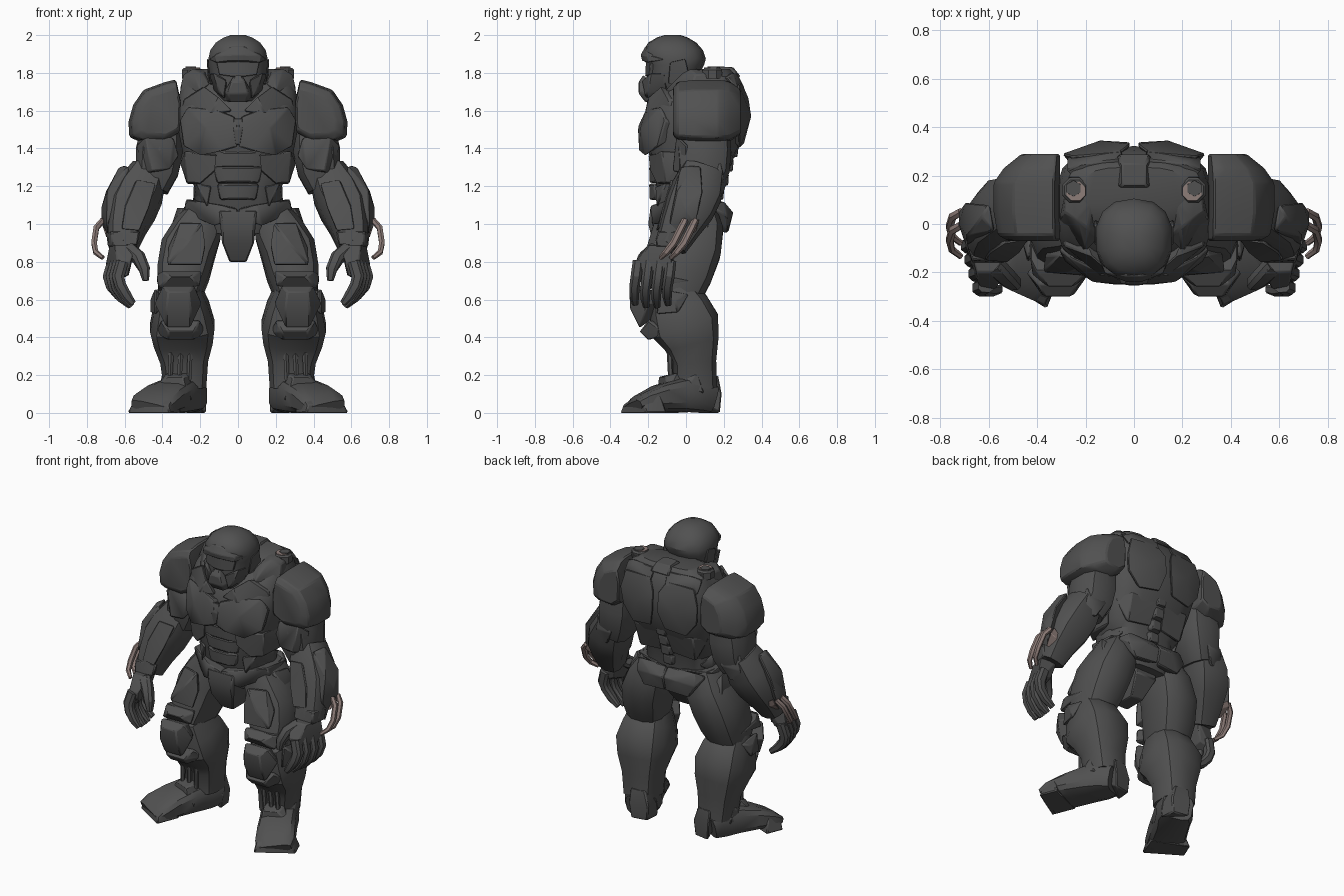
import bpy, bmesh, math
from mathutils import Vector


def material(name, rgb):
    m = bpy.data.materials.new(name)
    m.diffuse_color = (*rgb, 1)
    return m


ARMOUR = material("dark_grey_armour", (0.082, 0.082, 0.082))
COPPER = material("dull_copper", (0.27, 0.205, 0.19))


def finish(name, bm, mat, mirror, bevel=0.0, angle=32):
    bmesh.ops.recalc_face_normals(bm, faces=bm.faces)
    me = bpy.data.meshes.new(name)
    bm.to_mesh(me)
    bm.free()
    me.materials.append(mat)
    ob = bpy.data.objects.new(name, me)
    bpy.context.collection.objects.link(ob)
    bpy.ops.object.select_all(action='DESELECT')
    ob.select_set(True)
    bpy.context.view_layer.objects.active = ob
    bpy.ops.object.shade_smooth_by_angle(angle=math.radians(angle))
    if bevel:
        b = ob.modifiers.new("bevel", 'BEVEL')
        b.width, b.segments = bevel, 1
        b.limit_method, b.angle_limit = 'ANGLE', math.radians(25)
    if mirror:
        ob.modifiers.new("mirror", 'MIRROR').use_mirror_merge = False
    return ob


def skin(bm, loops):
    for a, b in zip(loops, loops[1:]):
        for i in range(len(a)):
            j = (i + 1) % len(a)
            bm.faces.new((a[i], a[j], b[j], b[i]))
    bm.faces.new(loops[0])
    bm.faces.new(loops[-1][::-1])


def loft(name, rings, mirror=True, n=12, e=2.8, mat=ARMOUR, flat=False):
    """Rings (x, y, z, half width, half depth) skinned along their path."""
    bm, loops = bmesh.new(), []
    pts = [Vector(r[:3]) for r in rings]
    for k, r in enumerate(rings):
        t = pts[min(k + 1, len(pts) - 1)] - pts[max(k - 1, 0)]
        t = Vector((0, 0, 1)) if flat else t.normalized()
        u = (Vector((1, 0, 0)) - t * t.x).normalized()
        v = t.cross(u)
        loop = []
        for i in range(n):
            a = 2 * math.pi * (i + 0.5) / n
            c, s = math.cos(a), math.sin(a)
            p = pts[k] + u * r[3] * math.copysign(abs(c) ** (2 / e), c) \
                + v * r[4] * math.copysign(abs(s) ** (2 / e), s)
            p.z = max(p.z, 0)
            loop.append(bm.verts.new(p))
        loops.append(loop)
    skin(bm, loops)
    return finish(name, bm, mat, mirror)


def column(name, rows, **kw):
    """Upright body from rows (z, half width, front y, back y)."""
    return loft(name, [(0, (f + b) / 2, z, w, (b - f) / 2) for z, w, f, b in rows],
                mirror=False, flat=True, **kw)


def plate(name, pts, centre=False, bevel=0.007, mat=ARMOUR):
    """Faceted armour plate: hull of corner points; centre plates are symmetric."""
    if centre:
        pts = pts + [(-x, y, z) for x, y, z in pts if x > 0]
    bm = bmesh.new()
    for p in pts:
        bm.verts.new(p)
    res = bmesh.ops.convex_hull(bm, input=bm.verts)
    junk = {g for g in res["geom_interior"] + res["geom_unused"]
            if isinstance(g, bmesh.types.BMVert)}
    bmesh.ops.delete(bm, geom=list(junk), context='VERTS')
    return finish(name, bm, mat, not centre, bevel, 28)


def slab(name, outline, layers, bevel=0.008):
    """Front outline (x, z) stacked along y in layers (y, width scale, height scale); inner edge stays put."""
    x0 = min(p[0] for p in outline)
    cz = sum(p[1] for p in outline) / len(outline)
    bm = bmesh.new()
    skin(bm, [[bm.verts.new((x0 + (x - x0) * sx, y, cz + (z - cz) * sz))
               for x, z in outline] for y, sx, sz in layers])
    return finish(name, bm, ARMOUR, True, bevel, 35)


# Torso
column("torso", [(0.95, .17, -.10, .17), (1.06, .23, -.13, .18), (1.19, .225, -.16, .18),
                 (1.24, .265, -.165, .20), (1.32, .285, -.175, .235), (1.40, .30, -.20, .28),
                 (1.50, .32, -.20, .31), (1.60, .325, -.19, .322), (1.70, .31, -.12, .305),
                 (1.78, .28, -.02, .275), (1.82, .21, .05, .235)], n=18, e=3.1)
plate("chest_plate", [(0, -.25, 1.52), (0, -.24, 1.41), (.08, -.25, 1.385), (.20, -.22, 1.36),
                      (.29, -.15, 1.41), (.31, -.11, 1.55), (.27, -.14, 1.62), (.12, -.21, 1.61),
                      (.02, -.22, 1.57), (.17, -.24, 1.51), (0, -.05, 1.5), (.26, 0, 1.5)])
plate("collar_bone_plate", [(.03, -.215, 1.60), (.10, -.20, 1.67), (.18, -.13, 1.73), (.29, -.09, 1.66),
                            (.30, -.08, 1.61), (.14, -.215, 1.585), (.05, -.1, 1.58), (.25, .05, 1.65)])
plate("collar", [(.145, -.06, 1.74), (.19, -.02, 1.80), (.17, .10, 1.82), (.24, .02, 1.82), (.29, .05, 1.79),
                 (.31, .02, 1.70), (.20, -.12, 1.70), (.27, .2, 1.80), (.16, .2, 1.81)])
plate("sternum", [(.025, -.235, 1.56), (.025, -.255, 1.50), (.012, -.245, 1.42), (0, -.1, 1.5)], True, .004)
for i, z in enumerate((1.17, 1.26, 1.34)):
    w = .11 + .02 * i
    plate(f"abdomen_plate_{i + 1}", [(w, -.17, z + .045), (w * .5, -.195, z + .042), (w * .45, -.193, z - .04),
                                     (w * .85, -.165, z - .045), (w, -.05, z)], True)
plate("rib_plate", [(.11, -.20, 1.37), (.28, -.13, 1.385), (.305, -.03, 1.32), (.20, -.155, 1.21),
                    (.12, -.19, 1.28), (.30, .12, 1.38), (.27, .08, 1.21), (.27, -.11, 1.22)])
plate("waist_plate", [(.14, -.165, 1.20), (.22, -.11, 1.22), (.235, .05, 1.2), (.24, .05, 1.08),
                      (.16, -.16, 1.09), (.20, .15, 1.15)])

# Back
plate("shoulder_blade_plate", [(.015, .33, 1.67), (.015, .337, 1.54), (.05, .305, 1.42), (.20, .285, 1.40),
                               (.28, .28, 1.50), (.295, .29, 1.62), (.26, .28, 1.74), (.06, .295, 1.75),
                               (.14, .345, 1.57), (.15, .1, 1.6)])
plate("upper_back_plate", [(.04, .27, 1.80), (.22, .25, 1.80), (.28, .22, 1.78), (.28, .28, 1.70),
                           (.05, .31, 1.72), (.16, .1, 1.75)])
plate("lower_back_plate", [(.02, .265, 1.38), (.22, .245, 1.38), (.28, .15, 1.36), (.21, .19, 1.20),
                           (.04, .205, 1.22), (.15, .05, 1.3)])
for i in range(4):
    z, y = 1.16 + .075 * i, .18 + .025 * i
    plate(f"spine_plate_{i + 1}", [(.045, y, z + .03), (.03, y + .022, z + .03),
                                   (.03, y + .018, z - .03), (.045, y - .02, z - .035), (.03, y - .1, z)], True)
plate("neck_block", [(.065, .15, 1.82), (.05, .16, 1.835), (.05, .25, 1.83), (.07, .29, 1.78), (.07, .15, 1.75)], True)
loft("shoulder_port", [(.245, .14, 1.77, .056, .056), (.245, .14, 1.815, .056, .056),
                       (.245, .14, 1.826, .046, .046)], n=8, e=2)
loft("port_ring", [(.24, .135, 1.80, .044, .044), (.24, .135, 1.829, .042, .042)], n=8, e=2, mat=COPPER)
loft("port_cap", [(.25, .147, 1.81, .036, .036), (.25, .147, 1.833, .033, .033)], n=6, e=2)

# Neck and helmet
column("neck", [(1.55, .13, -.12, .12), (1.64, .10, -.12, .08), (1.74, .10, -.12, .06)])
for i, x in enumerate((.05, .085)):
    loft(f"neck_cable_{i + 1}", [(x, -.16 + i * .02, 1.58, .011, .011), (x, -.13 + i * .02, 1.70, .011, .011)],
         n=6, e=2, mat=COPPER)
column("helmet", [(1.65, .08, -.19, -.03), (1.70, .12, -.205, .01), (1.77, .148, -.205, .055),
                  (1.84, .16, -.205, .095), (1.875, .16, -.225, .105), (1.92, .15, -.225, .09),
                  (1.96, .12, -.20, .055), (1.987, .078, -.155, .01), (2.0, .04, -.115, -.03)], n=14, e=2.4)
plate("brow", [(.03, -.24, 1.895), (.12, -.205, 1.89), (.155, -.12, 1.87), (.12, -.203, 1.855),
               (.04, -.232, 1.865), (.1, -.1, 1.93), (.03, -.215, 1.94)], True, .004)
plate("visor", [(.045, -.212, 1.86), (.115, -.19, 1.86), (.10, -.195, 1.79), (.03, -.216, 1.78), (.08, -.1, 1.8)],
      True, .003)
plate("mouth_guard", [(.035, -.252, 1.75), (.055, -.25, 1.69), (.045, -.215, 1.645), (.02, -.225, 1.79),
                      (.075, -.20, 1.70), (.07, -.12, 1.65)], True)
plate("cheek_guard", [(.06, -.235, 1.765), (.13, -.19, 1.80), (.152, -.11, 1.80), (.13, -.10, 1.71),
                      (.075, -.215, 1.665), (.10, -.205, 1.70), (.06, -.1, 1.66)])
plate("ear_guard", [(.163, -.09, 1.86), (.163, .0, 1.88), (.163, .02, 1.79), (.14, -.02, 1.72),
                    (.145, -.10, 1.74), (.1, -.03, 1.8)])

# Pelvis
plate("belt", [(0, -.19, 1.08), (0, -.19, 1.03), (.10, -.185, 1.10), (.275, -.08, 1.13), (.285, -.05, 1.06),
               (.13, -.175, .99), (.28, .12, 1.11), (.1, .2, 1.12), (0, .2, 1.04)])
plate("groin_plate", [(.10, -.19, 1.07), (.085, -.20, 1.0), (.085, -.175, .90), (.045, -.12, .80),
                      (.045, .03, .80), (.08, .12, .92), (.1, .1, 1.05)], True)
plate("rear_belt", [(.0, .20, 1.12), (.20, .20, 1.12), (.26, .14, 1.09), (.22, .22, 1.04), (.0, .25, 1.06),
                    (.0, .225, .96), (.17, .215, .95), (.1, .1, 1.0), (.1, .25, 1.06)])
plate("hip_plate", [(.29, -.04, 1.09), (.32, .08, 1.09), (.35, .0, 1.0), (.35, .12, .99), (.345, .02, .90),
                    (.33, .12, .89), (.26, -.07, 1.0), (.25, .16, .98)])

# Legs
loft("thigh", [(.17, .03, 1.08, .10, .13), (.215, .035, .97, .135, .165), (.265, .02, .86, .15, .168),
               (.29, -.015, .74, .142, .158), (.31, -.06, .62, .115, .14)])
plate("thigh_plate", [(.19, -.17, 1.01), (.31, -.13, 1.01), (.37, -.13, .88), (.17, -.185, .88),
                      (.19, -.215, .78), (.38, -.20, .78), (.28, -.205, .89), (.27, .0, .9)])
plate("knee_upper_plate", [(.19, -.20, .75), (.40, -.20, .75), (.43, -.14, .73), (.20, -.22, .67), (.42, -.21, .66),
                           (.25, -.26, .72), (.36, -.26, .72), (.43, .02, .70), (.3, 0, .7)])
plate("knee_cap", [(.23, -.25, .675), (.40, -.25, .675), (.19, -.21, .58), (.445, -.20, .58), (.26, -.30, .64),
                   (.37, -.30, .64), (.25, -.295, .55), (.38, -.295, .55), (.25, -.245, .45), (.38, -.245, .45),
                   (.3, -.05, .6)])
plate("knee_side_guard", [(.44, -.14, .66), (.465, -.06, .60), (.465, -.04, .53), (.44, -.16, .52), (.43, .02, .63),
                          (.35, -.05, .58)])
loft("shin", [(.31, -.08, .66, .115, .12), (.30, -.04, .56, .15, .165), (.295, -.003, .46, .175, .187),
              (.29, .03, .37, .16, .15), (.285, .045, .27, .13, .118), (.28, .05, .13, .115, .118)])
plate("shin_guard", [(.20, -.20, .49), (.41, -.20, .49), (.23, -.245, .43), (.37, -.245, .43), (.24, -.20, .385),
                     (.37, -.20, .385), (.16, -.10, .42), (.44, -.10, .42), (.3, 0, .45)])
for i, x in enumerate((.25, .30, .35)):
    loft(f"shin_rod_{i + 1}", [(x, -.09, .40, .016, .016), (x + .01, -.08, .17, .014, .014)], n=6, e=2)

# Feet
loft("foot", [(.47, -.28, .028, .108, .028), (.445, -.235, .05, .125, .05), (.39, -.14, .075, .12, .075),
              (.335, -.04, .09, .115, .09), (.285, .05, .10, .118, .10), (.25, .12, .08, .098, .08)], e=3.6)
plate("toe_cap", [(.37, -.335, .04), (.56, -.225, .045), (.33, -.24, .10), (.52, -.14, .11), (.36, -.35, 0),
                  (.585, -.21, 0), (.30, -.20, .0), (.54, -.10, 0), (.41, -.24, .105)])
plate("instep_plate", [(.28, -.15, .14), (.44, -.09, .13), (.25, -.06, .21), (.38, -.05, .21), (.29, -.145, .19),
                       (.38, -.11, .19), (.32, .05, .18), (.24, -.12, .06), (.45, -.04, .05)])
plate("ankle_guard", [(.38, -.02, .21), (.40, .06, .22), (.42, .0, .13), (.40, .10, .10), (.30, .05, .15)])
plate("heel_guard", [(.20, .16, .20), (.30, .17, .20), (.17, .165, .10), (.30, .19, .10), (.18, .16, 0),
                     (.29, .18, 0), (.28, .02, .1), (.165, .06, .1), (.17, .06, 0)])

# Shoulders and arms
slab("shoulder_guard", [(.305, 1.66), (.33, 1.765), (.39, 1.75), (.50, 1.71), (.555, 1.63), (.58, 1.54),
                        (.575, 1.46), (.53, 1.44), (.40, 1.43), (.31, 1.48)],
     [(-.07, .78, .74), (-.045, .94, .94), (.05, 1.0, 1.0), (.17, 1.0, 1.0), (.23, .85, .96), (.29, .58, .72)])
loft("upper_arm", [(.40, .10, 1.52, .11, .13), (.415, .09, 1.39, .13, .15), (.43, .09, 1.28, .118, .14),
                   (.46, .08, 1.19, .095, .11)], n=10)
plate("upper_arm_plate", [(.34, -.05, 1.46), (.49, -.05, 1.47), (.31, -.04, 1.36), (.36, -.07, 1.29),
                          (.46, -.07, 1.28), (.54, .0, 1.42), (.50, .0, 1.26), (.42, .1, 1.36)])
plate("elbow_guard", [(.42, .20, 1.33), (.53, .18, 1.33), (.41, .225, 1.24), (.54, .20, 1.23), (.46, .19, 1.14),
                      (.56, .16, 1.13), (.48, .0, 1.22)])
loft("forearm", [(.47, .09, 1.28, .10, .115), (.52, .055, 1.17, .13, .14), (.56, .015, 1.08, .13, .135),
                 (.59, -.035, .98, .105, .11), (.61, -.08, .88, .08, .085)], n=10)
plate("forearm_outer_plate", [(.58, -.03, 1.305), (.60, .08, 1.31), (.63, .03, 1.30), (.69, -.05, 1.18),
                              (.70, .09, 1.17), (.725, .0, 1.08), (.695, -.09, 1.0), (.725, .05, 1.0),
                              (.68, -.02, .93), (.56, .02, 1.1)])
plate("forearm_front_plate", [(.43, -.06, 1.22), (.54, -.08, 1.24), (.47, -.12, 1.08), (.60, -.12, 1.10),
                              (.52, -.16, .96), (.62, -.15, .97), (.55, .0, 1.1)])
plate("wrist_cuff", [(.52, -.14, .96), (.67, -.15, .96), (.70, -.04, .96), (.55, .02, .97), (.53, -.16, .89),
                     (.67, -.16, .88), (.69, -.05, .88), (.58, -.0, .88)])
for i, y in enumerate((-.005, .05)):
    loft(f"wrist_blade_{i + 1}", [(.715, y, 1.02, .016, .018), (.75, y - .02, .98, .017, .02),
                                  (.762, y - .06, .90, .017, .02), (.753, y - .10, .85, .015, .018),
                                  (.715, y - .13, .82, .012, .012)], n=6, e=2, mat=COPPER)
plate("blade_mount", [(.66, .0, .92), (.70, -.01, .93), (.72, .06, .99), (.66, .065, 1.0), (.64, .05, .95),
                      (.70, .07, 1.03)], bevel=.004, mat=COPPER)

# Hands
plate("palm", [(.54, -.20, .89), (.65, -.20, .89), (.68, -.08, .89), (.57, -.06, .88), (.57, -.27, .80),
               (.64, -.26, .80), (.70, -.08, .79), (.60, -.08, .77), (.58, -.25, .72), (.64, -.25, .72),
               (.69, -.07, .73)])
for i in range(4):
    y, d, s = -.08 - .058 * i, .012 * abs(i - 1.5), .016 * i
    loft(f"finger_{i + 1}", [(.66 - s, y, .80, .034, .03), (.683 - s, y - .01, .72, .035, .031),
                             (.67 - s, y - .018, .655 + d, .032, .029), (.63 - s * .8, y - .02, .605 + d, .029, .026),
                             (.575 - s * .4, y - .015, .56 + d, .018, .018)], n=8)
loft("thumb", [(.58, -.17, .86, .042, .042), (.525, -.22, .82, .037, .037), (.495, -.245, .76, .031, .031),
               (.488, -.25, .70, .018, .018)], n=8)
